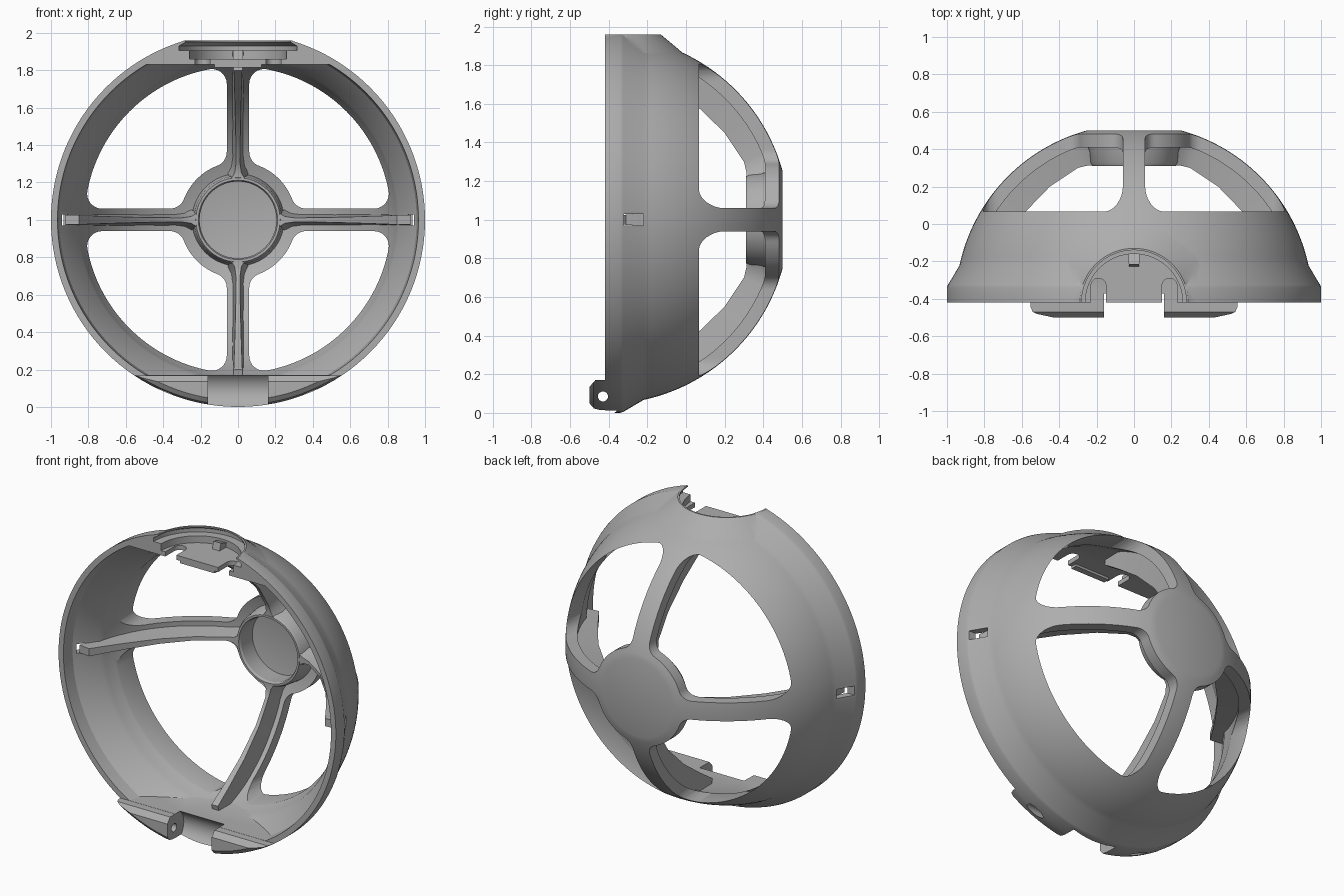
import bpy, bmesh, math
from mathutils import Matrix, Vector
from math import sin, cos, pi

if "Cube" in bpy.data.objects:
    bpy.data.objects.remove(bpy.data.objects["Cube"], do_unlink=True)

grey = bpy.data.materials.new("plain_grey")
grey.use_nodes = True
grey.diffuse_color = (0.42, 0.42, 0.42, 1)
grey.node_tree.nodes["Principled BSDF"].inputs["Base Color"].default_value = grey.diffuse_color

MIDDLE = 1.0      # height of the dome axis
FRONT = -0.42     # front plane and centre of the dome sphere
ALONG_Y = Matrix.Translation((0, 0, MIDDLE)) @ Matrix.Rotation(-pi / 2, 4, 'X')
UPRIGHT = Matrix.Translation((0, FRONT, 0))


def finish(name, bm):
    bmesh.ops.recalc_face_normals(bm, faces=bm.faces[:])
    mesh = bpy.data.meshes.new(name)
    bm.to_mesh(mesh)
    bm.free()
    mesh.materials.append(grey)
    ob = bpy.data.objects.new(name, mesh)
    bpy.context.collection.objects.link(ob)
    return ob


def lathe(name, profile, matrix, cuts=(), steps=128):
    """Revolve (radius, height) points, then trim with planes."""
    bm = bmesh.new()
    vs = [bm.verts.new((r, 0, h)) for r, h in profile]
    es = [bm.edges.new(pair) for pair in zip(vs, vs[1:])]
    bmesh.ops.spin(bm, geom=vs + es, cent=(0, 0, 0), axis=(0, 0, 1),
                   angle=2 * pi, steps=steps, use_merge=False)
    bmesh.ops.remove_doubles(bm, verts=bm.verts[:], dist=1e-5)
    bm.transform(matrix)
    for co, no in cuts:
        bmesh.ops.bisect_plane(bm, geom=bm.verts[:] + bm.edges[:] + bm.faces[:],
                               plane_co=co, plane_no=no, clear_outer=True)
        bmesh.ops.holes_fill(bm, edges=[e for e in bm.edges if e.is_boundary], sides=0)
    return finish(name, bm)


def prism(name, points, depth):
    """Close a loop of 3D points and extrude it by a vector."""
    bm = bmesh.new()
    face = bm.faces.new([bm.verts.new(p) for p in points])
    out = bmesh.ops.extrude_face_region(bm, geom=[face])
    bmesh.ops.translate(bm, vec=depth, verts=[v for v in out['geom'] if isinstance(v, bmesh.types.BMVert)])
    return finish(name, bm)


def box(name, x0, x1, y0, y1, z0, z1):
    return prism(name, [(x0, y0, z0), (x1, y0, z0), (x1, y1, z0), (x0, y1, z0)], (0, 0, z1 - z0))


def rod(name, x, y, z, r):
    pts = [(-x, y + r * cos(i * pi / 24), z + r * sin(i * pi / 24)) for i in range(48)]
    return prism(name, pts, (2 * x, 0, 0))


def combine(target, other, operation):
    mod = target.modifiers.new("bool", 'BOOLEAN')
    mod.object, mod.operation, mod.solver = other, operation, 'EXACT'
    with bpy.context.temp_override(object=target, active_object=target):
        bpy.ops.object.modifier_apply(modifier=mod.name)
    bpy.data.objects.remove(other, do_unlink=True)


def arc(radius, a, b, n, cx=0.0, cy=0.0):
    return [(cx + radius * cos(a + (b - a) * i / n), cy + radius * sin(a + (b - a) * i / n))
            for i in range(n + 1)]


def sphere_profile(radius, a, b, n=28):
    return [(r, FRONT + h) for h, r in arc(radius, a, b, n)]


# Dome with a flared front rim
shell = lathe("dome_frame", [(0, 0.5)] + sphere_profile(0.954, 0.265, 1.359)
              + [(0.995, -0.325), (1, -0.34), (1, FRONT), (0, FRONT)],
              ALONG_Y, [((0, 0, 1.96), (0, 0, 1))])

# Conical boss on the top
boss = lathe("boss", [(0, 1.7), (0.45, 1.83), (0.42, 1.85), (0.29, 1.959), (0, 1.959)],
             UPRIGHT, [((0, FRONT + 0.001, 0), (0, -1, 0))])
combine(shell, boss, 'UNION')

# Hinge lug under the front rim
lug_side = [(-0.5, 0.05), (-0.47, 0.015), (-0.36, 0.015), (-0.36, 0.169), (-0.47, 0.169), (-0.5, 0.135)]
lug = prism("lug", [(-0.7, y, z) for y, z in lug_side], (1.4, 0, 0))
combine(lug, lathe("lug_limit", [(0, -0.6), (0.965, -0.6), (0.965, -0.5), (0.99, -0.48),
                                 (0.999, -0.44), (0.999, -0.3), (0, -0.3)], ALONG_Y), 'INTERSECT')
combine(shell, lug, 'UNION')

# Hollow interior with flat top and bottom
hollow = lathe("hollow", [(0, 0.442)] + sphere_profile(0.885, 0.228, 1.3196)
               + [(0.955, -0.34), (0.965, FRONT), (0.965, -0.6), (0, -0.6)], ALONG_Y,
               [((0, 0, 1.83), (0, 0, 1)), ((0, 0, 0.17), (0, 0, -1))])
combine(shell, hollow, 'DIFFERENCE')


# Four filleted windows between the spokes
def window_outline(r1=0.31, r2=0.82, half=0.06, fillet=0.08):
    c = half + fillet
    xi = math.sqrt((r1 + fillet) ** 2 - c * c)
    xo = math.sqrt((r2 - fillet) ** 2 - c * c)
    ti, to = math.atan2(c, xi), math.atan2(c, xo)
    side = (arc(r1, pi / 4, ti, 10)[:-1] + arc(fillet, ti + pi, 1.5 * pi, 8, xi, c)
            + arc(fillet, -pi / 2, to, 8, xo, c) + arc(r2, to, pi / 4, 16)[1:])
    return side + [(y, x) for x, y in reversed(side[1:-1])]


for sx in (1, -1):
    for sz in (1, -1):
        pts = [(sx * x, -0.3, MIDDLE + sz * z) for x, z in window_outline()]
        combine(shell, prism("window", pts, (0, 1, 0)), 'DIFFERENCE')

# Grooved socket in the boss, with two round-ended slots in its floor
socket = lathe("socket", [(0, 1.86), (0.26, 1.86), (0.26, 1.905), (0.315, 1.905), (0.315, 1.93),
                          (0.28, 1.95), (0.28, 2.1), (0, 2.1)], UPRIGHT)
combine(shell, socket, 'DIFFERENCE')
for s in (1, -1):
    pts = [(-0.04, -0.5), (0.04, -0.5)] + arc(0.04, 0, pi, 12, 0, -0.33)
    combine(shell, prism("slot", [(s * 0.19 + x, y, 1.8) for x, y in pts], (0, 0, 0.09)), 'DIFFERENCE')

# Hinge gap, pin hole and side pockets
combine(shell, rod("gap", 0.16, -0.44, 0.085, 0.11), 'DIFFERENCE')
combine(shell, rod("pin_hole", 0.9, -0.43, 0.085, 0.026), 'DIFFERENCE')
for s in (1, -1):
    x0, x1 = sorted((s * 0.91, s * 1.1))
    combine(shell, box("pocket", x0, x1, -0.32, -0.22, 0.97, 1.03), 'DIFFERENCE')

# Hub cup
cup = lathe("hub_cup", [(0.205, 0.46), (0.205, 0.325), (0.212, 0.31), (0.225, 0.31),
                        (0.235, 0.33), (0.25, 0.46), (0.205, 0.46)], ALONG_Y)

# Socket lip
lip = box("socket_lip", -0.125, 0.125, FRONT, -0.38, 1.815, 1.835)

# Tapered ribs along the spokes: (radius, depth, crest half width, root half width)
RIB = [(0.215, 0.312, 0.04, 0.06), (0.25, 0.312, 0.018, 0.042), (0.3, 0.3, 0.011, 0.035),
       (0.45, 0.2, 0.012, 0.033), (0.6, 0.045, 0.016, 0.033), (0.72, -0.12, 0.02, 0.03),
       (0.8, -0.24, 0.023, 0.028), (0.85, -0.32, 0.025, 0.026)]


def rib(name, angle, stations):
    bm = bmesh.new()
    rings = []
    for r, y, crest, root in stations:
        out = Vector((r, y - FRONT)).normalized() * 0.93
        rings.append([bm.verts.new(p) for p in (
            (r, y, crest), (r, y, -crest), (out.x, out.y + FRONT, -root), (out.x, out.y + FRONT, root))])
    for a, b in zip(rings, rings[1:]):
        for i in range(4):
            j = (i + 1) % 4
            bm.faces.new((a[i], a[j], b[j], b[i]))
    bm.faces.new(rings[0])
    bm.faces.new(rings[-1])
    bm.transform(Matrix.Translation((0, 0, MIDDLE)) @ Matrix.Rotation(angle, 4, 'Y'))
    return finish(name, bm)


ribs = [rib("left_rib", 0, RIB), rib("right_rib", pi, RIB),
        rib("lower_rib", pi / 2, RIB[:-1]), rib("upper_rib", -pi / 2, RIB[:-1])]

# Smooth shading with sharp edges kept
bpy.ops.object.select_all(action='DESELECT')
for ob in [shell, cup, lip] + ribs:
    ob.select_set(True)
    bpy.context.view_layer.objects.active = ob
bpy.ops.object.shade_smooth_by_angle(angle=math.radians(25))
